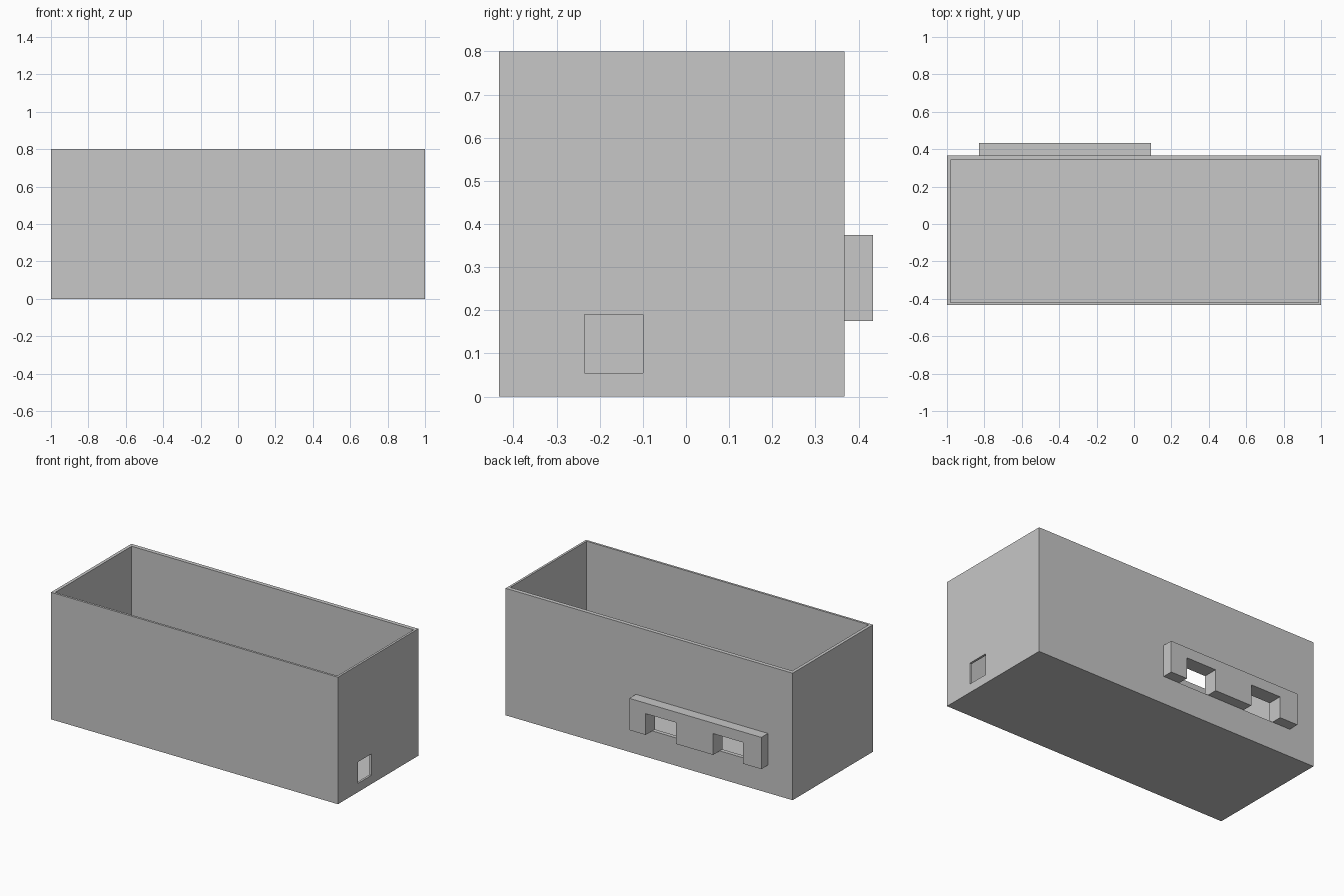
import bpy, bmesh
from mathutils import Vector

cube = bpy.data.objects.get("Cube")
if cube:
    bpy.data.objects.remove(cube, do_unlink=True)

grey = bpy.data.materials.new("light_grey")
grey.use_nodes = True
colour = (0.57, 0.57, 0.57, 1)
grey.diffuse_color = colour
grey.node_tree.nodes["Principled BSDF"].inputs["Base Color"].default_value = colour


def add_object(name, bm):
    bmesh.ops.recalc_face_normals(bm, faces=bm.faces)
    mesh = bpy.data.meshes.new(name)
    bm.to_mesh(mesh)
    bm.free()
    mesh.materials.append(grey)
    obj = bpy.data.objects.new(name, mesh)
    bpy.context.collection.objects.link(obj)
    return obj


def box(name, low, high):
    low, high = Vector(low), Vector(high)
    bm = bmesh.new()
    bmesh.ops.create_cube(bm, size=1)
    bmesh.ops.scale(bm, vec=high - low, verts=bm.verts)
    bmesh.ops.translate(bm, vec=(low + high) / 2, verts=bm.verts)
    return add_object(name, bm)


def cut(target, cutter):
    mod = target.modifiers.new("cut", 'BOOLEAN')
    mod.operation = 'DIFFERENCE'
    mod.solver = 'EXACT'
    mod.object = cutter
    bpy.context.view_layer.objects.active = target
    bpy.ops.object.modifier_apply(modifier=mod.name)
    bpy.data.objects.remove(cutter, do_unlink=True)


# Main dimensions
HEIGHT = 0.8
FRONT, BACK, RIB_BACK = -0.433, 0.367, 0.433
RIB_LOW, RIB_HIGH, NOTCH_TOP = 0.175, 0.375, 0.309
RIB_X = (-0.828, 0.092)
NOTCHES = [(-0.702, -0.492), (-0.232, -0.022)]

# Open-topped tray with a floor, slightly thicker on the left and back walls
tray = box("tray", (-1, FRONT, 0), (1, BACK, HEIGHT))
cut(tray, box("cavity", (-0.98, FRONT + 0.014, 0.02), (0.986, BACK - 0.026, 1)))

# Square cable hole in the end wall
cut(tray, box("end_hole", (0.9, -0.235, 0.055), (1.1, -0.1, 0.19)))

# Windows through the back wall
for x0, x1 in NOTCHES:
    cut(tray, box("window", (x0, 0.2, RIB_LOW), (x1, 0.5, NOTCH_TOP)))

# Back rib: profile with two notches open at the bottom, extruded backwards
profile = [(RIB_X[0], RIB_HIGH), (RIB_X[0], RIB_LOW)]
for x0, x1 in NOTCHES:
    profile += [(x0, RIB_LOW), (x0, NOTCH_TOP), (x1, NOTCH_TOP), (x1, RIB_LOW)]
profile += [(RIB_X[1], RIB_LOW), (RIB_X[1], RIB_HIGH)]
bm = bmesh.new()
face = bm.faces.new([bm.verts.new((x, BACK, z)) for x, z in profile])
extruded = bmesh.ops.extrude_face_region(bm, geom=[face], use_keep_orig=True)
moved = [v for v in extruded["geom"] if isinstance(v, bmesh.types.BMVert)]
bmesh.ops.translate(bm, vec=(0, RIB_BACK - BACK, 0), verts=moved)
add_object("back_rib", bm)
